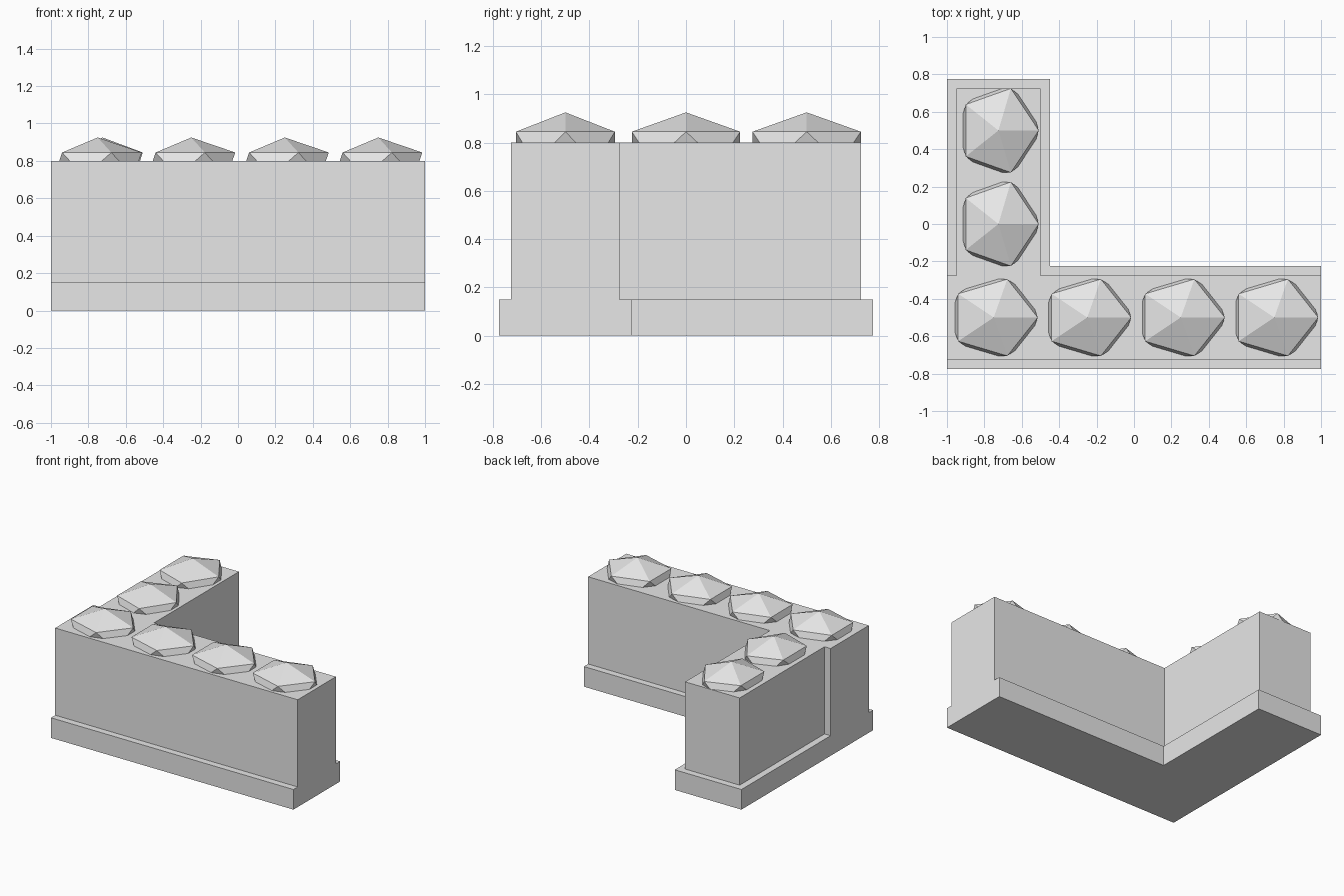
import bpy
import bmesh

# Remove the default object
if "Cube" in bpy.data.objects:
    bpy.data.objects.remove(bpy.data.objects["Cube"], do_unlink=True)

# Single stone material
stone = bpy.data.materials.new("pale_grey_stone")
stone.use_nodes = True
grey = (0.8, 0.8, 0.8, 1)
stone.diffuse_color = grey
for node in stone.node_tree.nodes:
    if node.type == "BSDF_PRINCIPLED":
        node.inputs["Base Color"].default_value = grey


def add_object(name, bm):
    bmesh.ops.recalc_face_normals(bm, faces=bm.faces)
    mesh = bpy.data.meshes.new(name)
    bm.to_mesh(mesh)
    bm.free()
    mesh.materials.append(stone)
    obj = bpy.data.objects.new(name, mesh)
    bpy.context.collection.objects.link(obj)
    return obj


def extrude_outline(name, outline, bottom, top):
    bm = bmesh.new()
    face = bm.faces.new([bm.verts.new((x, y, bottom)) for x, y in outline])
    result = bmesh.ops.extrude_face_region(bm, geom=[face], use_keep_orig=True)
    raised = [v for v in result["geom"] if isinstance(v, bmesh.types.BMVert)]
    bmesh.ops.translate(bm, verts=raised, vec=(0, 0, top - bottom))
    return add_object(name, bm)


def cap_stone(name, x, y, scale_x, scale_y):
    # Flattened low-poly stone, half sunk into the wall top
    bm = bmesh.new()
    bmesh.ops.create_icosphere(bm, subdivisions=1, radius=1)
    bmesh.ops.scale(bm, verts=bm.verts, vec=(scale_x, scale_y, 0.145))
    stone_obj = add_object(name, bm)
    stone_obj.location = (x, y, 0.78)


# Wide corner footing
extrude_outline("footing", [
    (-1, -0.775), (1, -0.775), (1, -0.225),
    (-0.45, -0.225), (-0.45, 0.775), (-1, 0.775)], 0, 0.15)

# Corner wall: long run flush at its ends, short run stepped in
extrude_outline("wall", [
    (-1, -0.725), (1, -0.725), (1, -0.275), (-0.5, -0.275),
    (-0.5, 0.725), (-0.95, 0.725), (-0.95, -0.275), (-1, -0.275)], 0.15, 0.8)

# Cap stones along the long run
for i in range(4):
    cap_stone(f"long_run_cap_stone_{i + 1}", -0.75 + 0.5 * i, -0.5, 0.263, 0.241)

# Cap stones along the short run
for i in range(2):
    cap_stone(f"short_run_cap_stone_{i + 1}", -0.725, 0.5 * i, 0.241, 0.264)
